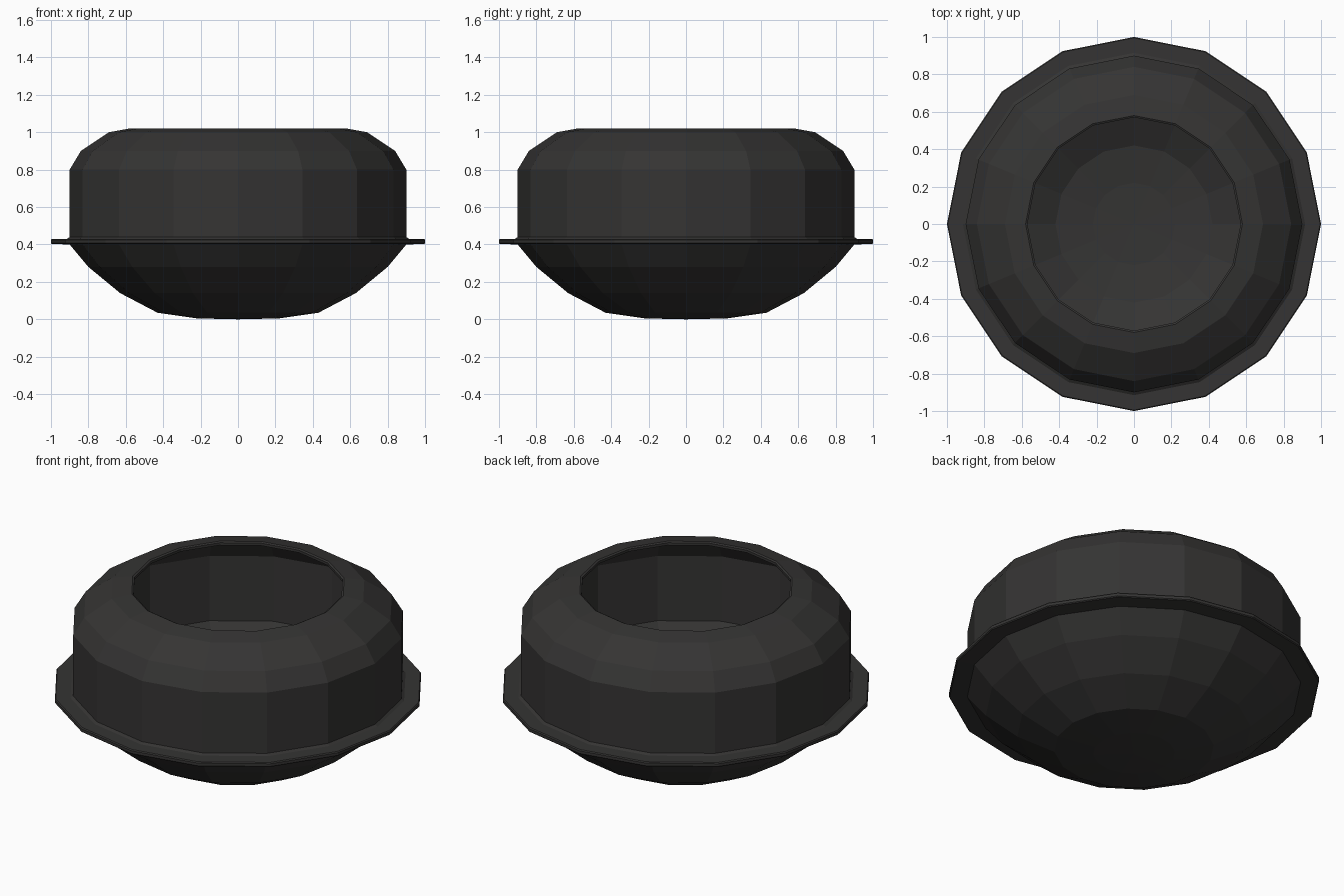
import bpy, bmesh
from math import cos, sin, tau

if "Cube" in bpy.data.objects:
    bpy.data.objects.remove(bpy.data.objects["Cube"])

SIDES = 16
mat = bpy.data.materials.new("dark_iron")
mat.diffuse_color = (0.035, 0.034, 0.033, 1)
mat.use_nodes = True
mat.node_tree.nodes["Principled BSDF"].inputs["Base Color"].default_value = mat.diffuse_color


def lathe(name, profile, closed=False):
    """Spin (radius, z) points into a faceted ring; radius 0 becomes a pole."""
    bm = bmesh.new()
    rings = []
    for r, z in profile:
        if r == 0:
            rings.append([bm.verts.new((0, 0, z))] * SIDES)
        else:
            rings.append([bm.verts.new((r * cos(tau * i / SIDES), r * sin(tau * i / SIDES), z))
                          for i in range(SIDES)])
    pairs = list(zip(rings, rings[1:]))
    if closed:
        pairs.append((rings[-1], rings[0]))
    for a, b in pairs:
        for i in range(SIDES):
            j = (i + 1) % SIDES
            bm.faces.new(list(dict.fromkeys((a[i], a[j], b[j], b[i]))))
    bmesh.ops.recalc_face_normals(bm, faces=bm.faces)
    mesh = bpy.data.meshes.new(name)
    bm.to_mesh(mesh)
    bm.free()
    mesh.materials.append(mat)
    obj = bpy.data.objects.new(name, mesh)
    bpy.context.collection.objects.link(obj)
    return obj


# Rounded lower bowl with the thin flange, outside then inside
lathe("lower_bowl", [
    (0, 0), (0.22, 0.005), (0.43, 0.035), (0.63, 0.14), (0.80, 0.28), (0.90, 0.40),
    (0.995, 0.403), (1.0, 0.408), (1.0, 0.424), (0.995, 0.43), (0.915, 0.43),
    (0.90, 0.44), (0.88, 0.43), (0.88, 0.41), (0.785, 0.295), (0.62, 0.16),
    (0.42, 0.055), (0.22, 0.025), (0, 0.02)])

# Hollow upper wall with the rounded shoulder and open mouth
lathe("upper_wall", [
    (0.90, 0.43), (0.90, 0.80), (0.84, 0.90), (0.69, 1.0), (0.58, 1.02),
    (0.57, 1.015), (0.57, 1.0), (0.68, 0.98), (0.825, 0.885), (0.88, 0.795),
    (0.88, 0.43)], closed=True)
